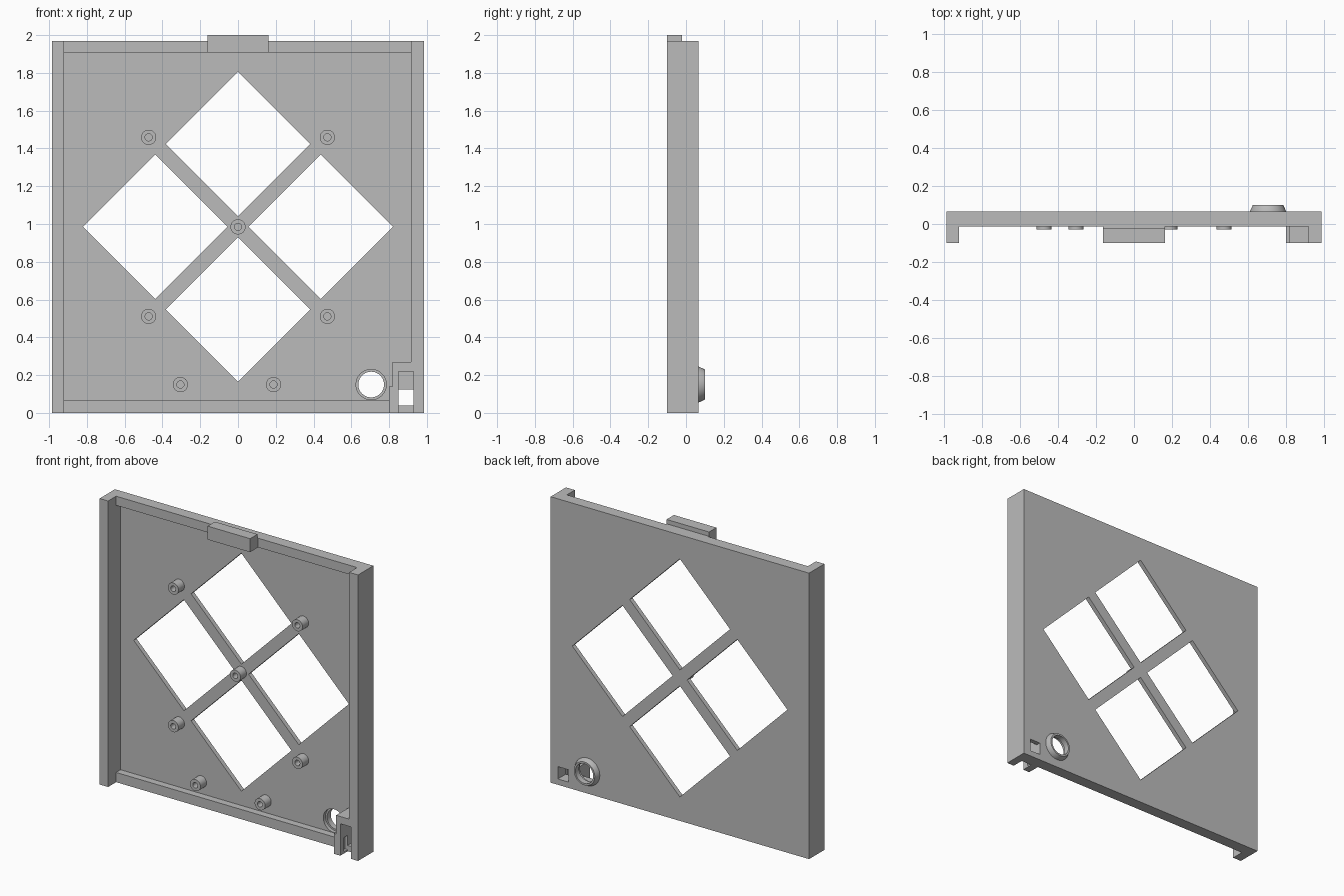
import bpy, bmesh, math
from mathutils import Matrix

if "Cube" in bpy.data.objects:
    bpy.data.objects.remove(bpy.data.objects["Cube"])

grey = bpy.data.materials.new("plain grey")
grey.diffuse_color = (0.5, 0.5, 0.5, 1)
grey.use_nodes = True
grey.node_tree.nodes["Principled BSDF"].inputs["Base Color"].default_value = grey.diffuse_color

BACK, FACE, RAIL, FRONT = 0.067, 0.036, -0.013, -0.1   # depth levels along y


def finish(name, bm, smooth=False):
    bmesh.ops.recalc_face_normals(bm, faces=bm.faces)
    me = bpy.data.meshes.new(name)
    bm.to_mesh(me)
    bm.free()
    me.materials.append(grey)
    ob = bpy.data.objects.new(name, me)
    bpy.context.collection.objects.link(ob)
    if smooth:
        shade(ob)
    return ob


def shade(ob):
    bpy.ops.object.select_all(action='DESELECT')
    bpy.context.view_layer.objects.active = ob
    ob.select_set(True)
    bpy.ops.object.shade_smooth_by_angle(angle=math.radians(30))


def prism(name, pts, y0, y1):
    """Extrude an (x, z) outline from y0 to y1."""
    bm = bmesh.new()
    f = bm.faces.new([bm.verts.new((x, y0, z)) for x, z in pts])
    r = bmesh.ops.extrude_face_region(bm, geom=[f])
    vs = [v for v in r['geom'] if isinstance(v, bmesh.types.BMVert)]
    bmesh.ops.translate(bm, verts=vs, vec=(0, y1 - y0, 0))
    return finish(name, bm)


def box(name, x0, x1, y0, y1, z0, z1):
    return prism(name, [(x0, z0), (x1, z0), (x1, z1), (x0, z1)], y0, y1)


def lathe(name, x, z, profile, n=48):
    """Spin a closed (radius, y) profile about an axis along y."""
    bm = bmesh.new()
    rings = [[bm.verts.new((x + r * math.cos(2 * math.pi * i / n), y,
                            z + r * math.sin(2 * math.pi * i / n)))
              for i in range(n)] for r, y in profile]
    for k, a in enumerate(rings):
        b = rings[(k + 1) % len(rings)]
        for i in range(n):
            j = (i + 1) % n
            bm.faces.new((a[i], a[j], b[j], b[i]))
    return finish(name, bm, True)


def disc(x, z, r, n=48):
    return [(x + r * math.cos(2 * math.pi * i / n),
             z + r * math.sin(2 * math.pi * i / n)) for i in range(n)]


def cut(ob, cutters):
    for c in cutters:
        m = ob.modifiers.new("cut", 'BOOLEAN')
        m.operation, m.solver, m.object = 'DIFFERENCE', 'EXACT', c
        bpy.context.view_layer.objects.active = ob
        bpy.ops.object.modifier_apply(modifier=m.name)
        bpy.data.objects.remove(c)


# back panel with four diamond windows, a round port and a square port
W, H, D = 0.985, 1.97, 0.3825
panel = box("back_panel", -W, W, FACE, BACK, 0, H)
cutters = []
for dx, dz in ((0, 1), (0, -1), (1, 0), (-1, 0)):
    cx, cz = 0.4375 * dx, 0.985 + 0.4375 * dz
    cutters.append(prism("window_cutter",
                         [(cx + D, cz), (cx, cz + D), (cx - D, cz), (cx, cz - D)], -0.2, 0.2))
PX, PZ = 0.705, 0.15
cutters.append(prism("port_cutter", disc(PX, PZ, 0.08), -0.2, 0.2))
cutters.append(box("socket_cutter", 0.85, 0.93, -0.2, 0.2, 0.04, 0.125))
cut(panel, cutters)

# tall side rails, shallow top and bottom rails
box("left_rail", -W, -0.92, FRONT, FACE, 0, H)
box("right_rail", 0.945, W, FRONT, FACE, 0, H)
box("right_rail_inner", 0.917, 0.945, FRONT, FACE, 0.27, H)
box("top_rail", -0.92, 0.917, RAIL, FACE, 1.907, H)
box("bottom_rail", -0.92, 0.80, RAIL, FACE, 0, 0.067)

# catch at the top
box("top_catch", -0.162, 0.162, FRONT, RAIL - 0.007, 1.907, 2.0)
box("catch_root", -0.162, 0.162, RAIL - 0.007, RAIL, 1.907, H)

# stepped corner block holding the socket
block = prism("socket_block", [(0.80, 0), (0.945, 0), (0.945, 0.27), (0.818, 0.27),
                               (0.818, 0.14), (0.80, 0.14)], FRONT, FACE)
cut(block, [box("pocket_cutter", 0.85, 0.93, -0.2, 0.2, 0.04, 0.22),
            box("slot_cutter", 0.83, 0.9449, -0.06, -0.02, 0.012, 0.11),
            box("mouth_cutter", 0.85, 0.93, -0.2, -0.02, -0.1, 0.1)])

# tapered collar around the round port
lathe("port_collar", PX, PZ, [(0.08, FACE), (0.095, FACE + 0.01), (0.095, BACK), (0.08, 0.1),
                              (0.068, 0.1), (0.068, 0.06), (0.08, 0.06)])

# hollow screw posts
posts = [(sx * 0.473, 0.985 + sz * 0.474) for sx in (1, -1) for sz in (1, -1)]
posts += [(0, 0.985), (-0.305, 0.15), (0.188, 0.15)]
for x, z in posts:
    lathe("screw_post", x, z, [(0.04, FACE + 0.004), (0.04, -0.03), (0.019, -0.03),
                               (0.019, FACE + 0.004)], 32)
